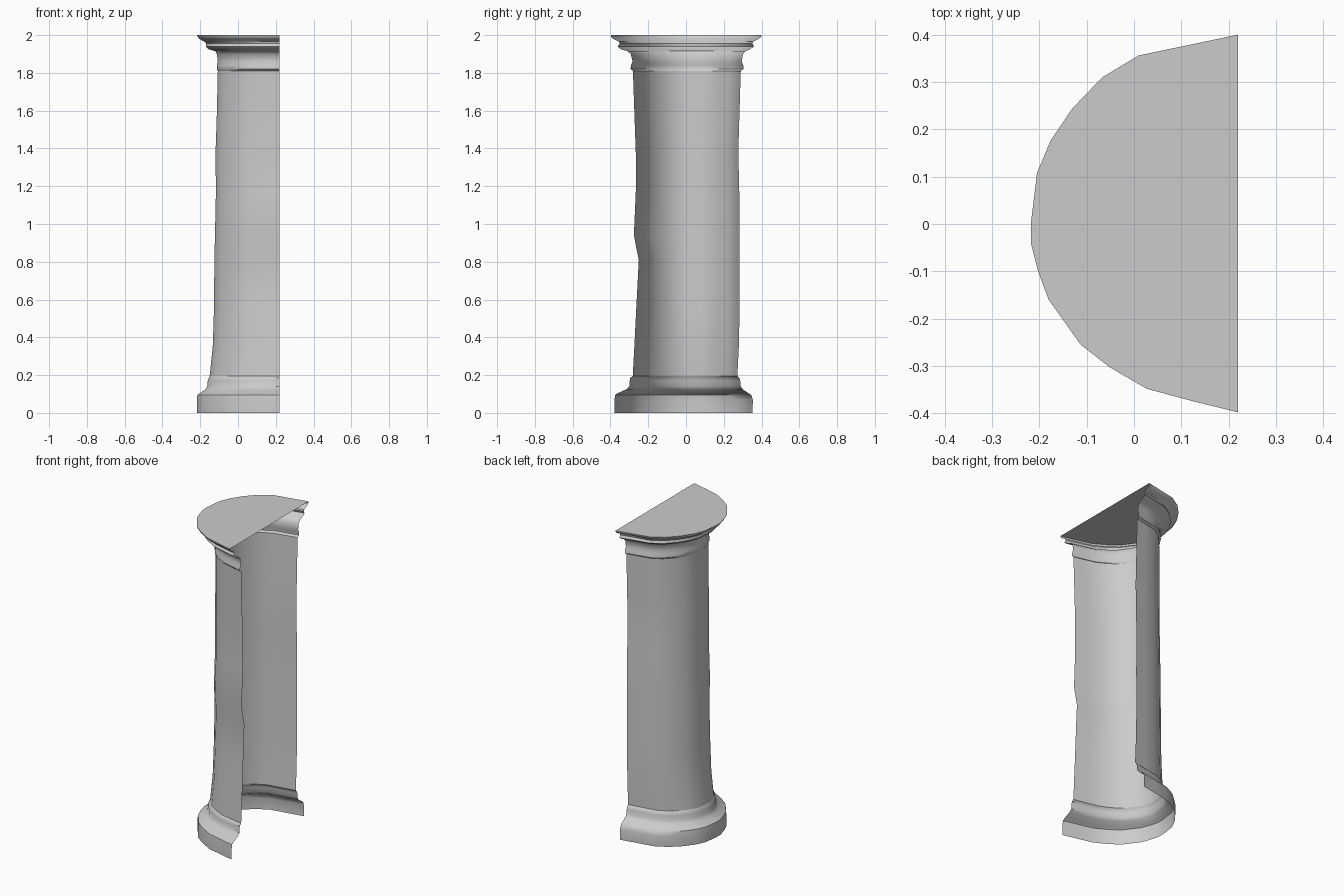
import bpy, bmesh, math

BACK = 0.22  # x of the open, cut-off side

stone = bpy.data.materials.new("light grey stone")
stone.diffuse_color = (0.6, 0.6, 0.6, 1)

# Half-round plan, counter-clockwise: (depth, side), 1 = full depth / full half-width
PLAN = [(0, 1), (0.24, 0.945), (0.48, 0.89), (0.655, 0.775), (0.80, 0.61), (0.905, 0.44),
        (0.97, 0.27), (1, 0), (1, -0.1), (0.965, -0.25), (0.915, -0.4), (0.76, -0.64),
        (0.62, -0.76), (0.44, -0.875), (0.22, -0.94), (0, -1)]

# Profiles, bottom to top: (z, leftmost x, front half-width, back half-width)
BASE = [(0, -0.218, 0.378, 0.352), (0.07, -0.218, 0.378, 0.354), (0.095, -0.215, 0.376, 0.345),
        (0.105, -0.20, 0.36, 0.33), (0.125, -0.172, 0.315, 0.30), (0.14, -0.163, 0.30, 0.29),
        (0.17, -0.16, 0.298, 0.287), (0.185, -0.155, 0.295, 0.283), (0.195, -0.15, 0.282, 0.272)]
SHAFT = [(0.195, -0.15, 0.282, 0.272), (0.36, -0.133, 0.273, 0.28), (0.56, -0.127, 0.263, 0.284),
         (0.81, -0.125, 0.25, 0.282), (0.94, -0.122, 0.276, 0.284), (1.17, -0.117, 0.266, 0.282),
         (1.38, -0.119, 0.266, 0.277), (1.55, -0.113, 0.272, 0.282), (1.81, -0.107, 0.281, 0.29)]
CAPITAL = [(1.81, -0.107, 0.281, 0.29), (1.82, -0.112, 0.293, 0.305), (1.84, -0.112, 0.292, 0.303),
           (1.86, -0.107, 0.283, 0.295), (1.90, -0.112, 0.292, 0.302), (1.915, -0.12, 0.31, 0.315),
           (1.925, -0.155, 0.345, 0.34), (1.94, -0.17, 0.362, 0.36), (1.955, -0.168, 0.352, 0.352),
           (1.965, -0.178, 0.355, 0.355), (1.98, -0.205, 0.385, 0.385), (1.99, -0.213, 0.396, 0.398),
           (2.0, -0.218, 0.398, 0.40)]


def ring(row):
    z, left, front, back = row
    return [(BACK - d * (BACK - left), s * (back if s > 0 else front), z) for d, s in PLAN]


def finish(name, bm):
    mesh = bpy.data.meshes.new(name)
    bm.to_mesh(mesh)
    bm.free()
    mesh.materials.append(stone)
    obj = bpy.data.objects.new(name, mesh)
    bpy.context.collection.objects.link(obj)
    bpy.ops.object.select_all(action='DESELECT')
    obj.select_set(True)
    bpy.context.view_layer.objects.active = obj
    bpy.ops.object.shade_smooth_by_angle(angle=math.radians(40))


def shell(name, rows):
    bm = bmesh.new()
    rings = [[bm.verts.new(p) for p in ring(r)] for r in rows]
    for low, high in zip(rings, rings[1:]):
        for j in range(len(PLAN) - 1):
            bm.faces.new((low[j], low[j + 1], high[j + 1], high[j]))
    finish(name, bm)


# Open-backed half column
shell("base_moulding", BASE)
shell("shaft", SHAFT)
shell("capital_moulding", CAPITAL)

# Flat lid on the capital
bm = bmesh.new()
bm.faces.new([bm.verts.new(p) for p in ring(CAPITAL[-1])])
finish("top_lid", bm)
